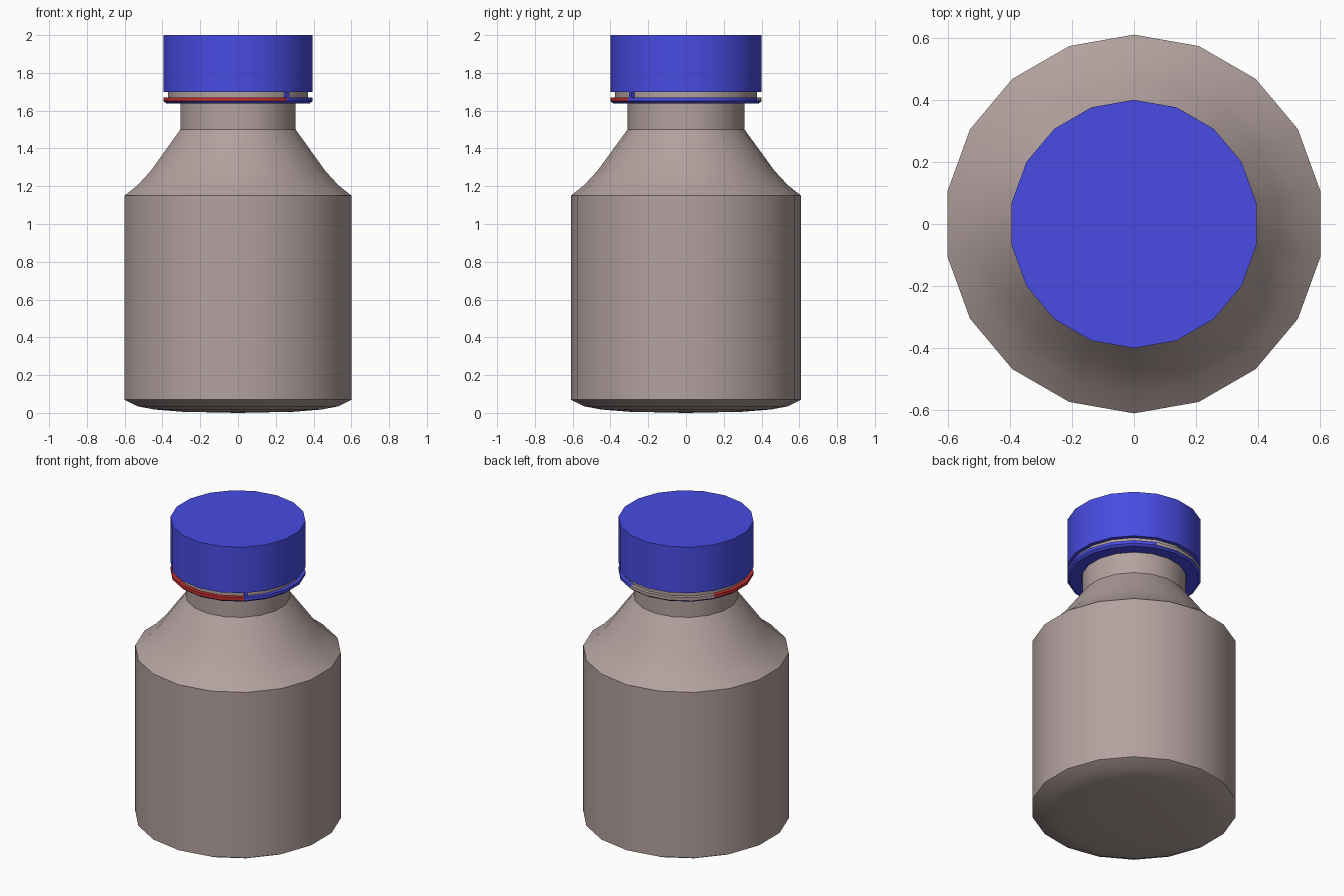
import bpy, bmesh, math

if "Cube" in bpy.data.objects:
    bpy.data.objects.remove(bpy.data.objects["Cube"])

SIDES = 18


def material(name, rgb):
    m = bpy.data.materials.new(name)
    m.diffuse_color = (*rgb, 1)
    m.use_nodes = True
    m.node_tree.nodes["Principled BSDF"].inputs["Base Color"].default_value = m.diffuse_color
    return m


TAN = material("warm grey plastic", (0.45, 0.36, 0.345))
BLUE = material("blue plastic", (0.065, 0.072, 0.76))
RED = material("red strip", (0.55, 0.03, 0.03))


def lathe(name, profile, mats, rule=None, closed=False):
    """Spin a (radius, z) profile; zero radius makes a pole.
    Sector k starts at 90 + 20k degrees."""
    bm = bmesh.new()
    rings = []
    for r, z in profile:
        if r == 0:
            rings.append([bm.verts.new((0, 0, z))] * SIDES)
        else:
            rings.append([bm.verts.new((r * math.cos(a), r * math.sin(a), z))
                          for a in (math.radians(90 + 360 / SIDES * k) for k in range(SIDES))])
    pairs = list(zip(rings, rings[1:]))
    if closed:
        pairs.append((rings[-1], rings[0]))
    for i, (lo, hi) in enumerate(pairs):
        for k in range(SIDES):
            n = (k + 1) % SIDES
            quad = list(dict.fromkeys((lo[k], lo[n], hi[n], hi[k])))
            f = bm.faces.new(quad)
            if rule:
                f.material_index = rule(i, (90 + 20 * k + 10) % 360)
    bmesh.ops.recalc_face_normals(bm, faces=bm.faces)
    me = bpy.data.meshes.new(name)
    bm.to_mesh(me)
    bm.free()
    for m in mats:
        me.materials.append(m)
    ob = bpy.data.objects.new(name, me)
    bpy.context.collection.objects.link(ob)
    bpy.context.view_layer.objects.active = ob
    for o in bpy.context.selected_objects:
        o.select_set(False)
    ob.select_set(True)
    bpy.ops.object.shade_smooth_by_angle(angle=math.radians(30))
    return ob


# Bottle: rounded base, straight wall, sloped shoulder, neck and wider thread
lathe("bottle", [(0, 0), (0.3, 0.006), (0.45, 0.018), (0.54, 0.035), (0.61, 0.07),
                 (0.61, 1.15), (0.54, 1.205), (0.47, 1.28), (0.39, 1.39), (0.31, 1.5),
                 (0.31, 1.65), (0.375, 1.66), (0.375, 1.72), (0, 1.72)], [TAN])

# Screw cap
lathe("cap", [(0, 1.70), (0.4, 1.70), (0.4, 2.0), (0, 2.0)], [BLUE])


# Tamper ring: blue lip with a band that is red at the front left, bare at the back
def band_colour(i, angle):
    if i not in (2, 3):
        return 0
    if 150 < angle < 310:
        return 1
    return 2 if 70 < angle < 150 else 0


lathe("tamper_ring", [(0.312, 1.638), (0.385, 1.638), (0.4, 1.65), (0.4, 1.67), (0.375, 1.67),
                      (0.312, 1.66)], [BLUE, RED, TAN], band_colour, closed=True)

# Small breakaway tab joining ring and cap
a = math.radians(312)
bpy.ops.mesh.primitive_cube_add(size=1, location=(0.386 * math.cos(a), 0.386 * math.sin(a), 1.685),
                                rotation=(0, 0, a))
tab = bpy.context.object
tab.name = "breakaway_tab"
tab.scale = (0.02, 0.02, 0.034)
tab.data.materials.append(BLUE)
